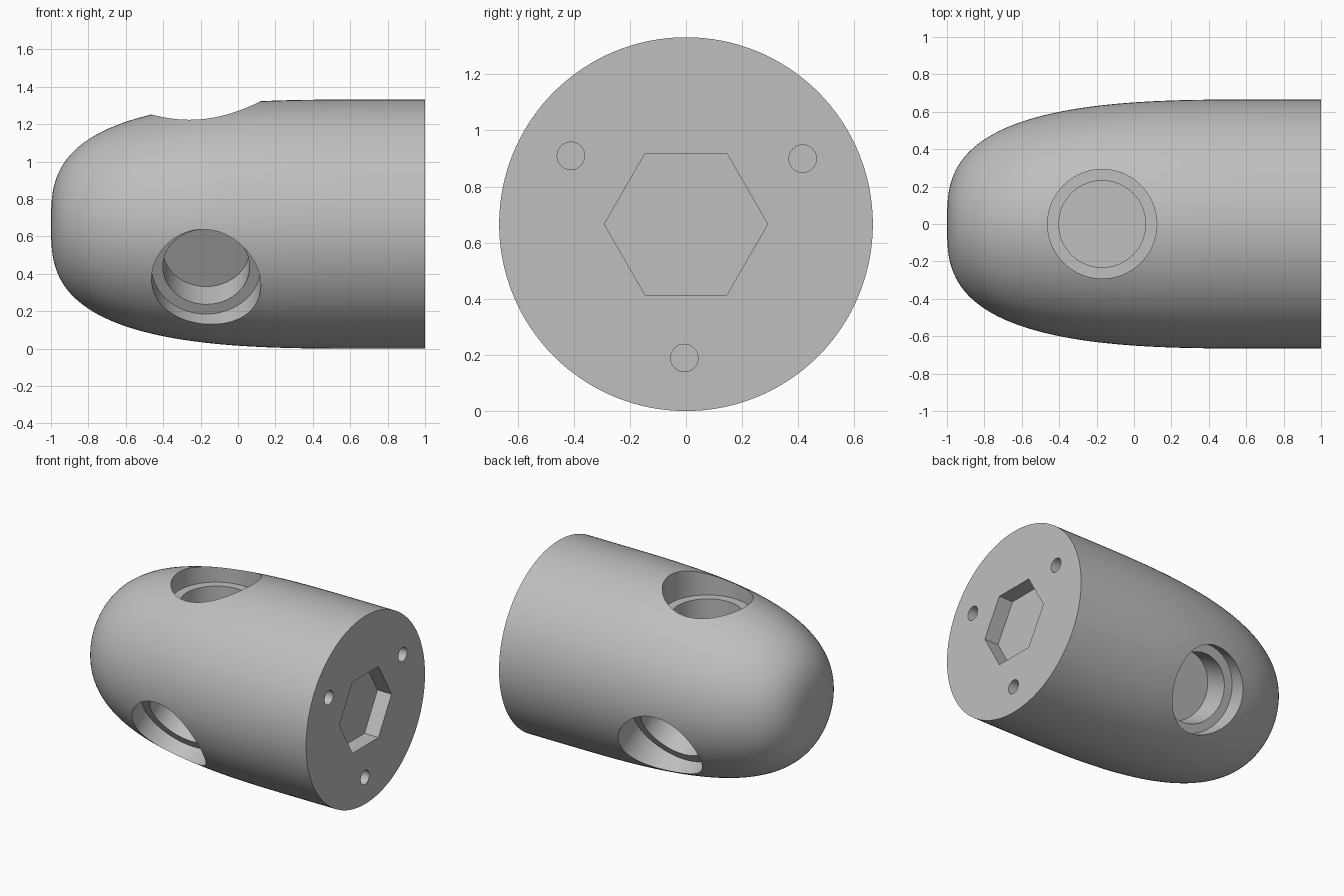
import bpy, bmesh
from math import pi, sin, cos, radians
from mathutils import Matrix

if "Cube" in bpy.data.objects:
    bpy.data.objects.remove(bpy.data.objects["Cube"])

R = 0.666        # body radius, also the height of its axis
AXIS = Matrix.Translation((0, 0, R)) @ Matrix.Rotation(pi / 2, 4, 'Y')

grey = bpy.data.materials.new("plain grey")
grey.use_nodes = True
colour = (0.52, 0.52, 0.52, 1)
grey.diffuse_color = colour
grey.node_tree.nodes["Principled BSDF"].inputs["Base Color"].default_value = colour


def lathe(name, profile, sides, matrix):
    """Closed solid turned around local z from (height, radius) pairs, low to high."""
    bm = bmesh.new()
    rings = [[bm.verts.new((r * cos(2 * pi * i / sides), r * sin(2 * pi * i / sides), h))
              for i in range(sides)] for h, r in profile]
    for a, b in zip(rings, rings[1:]):
        for i in range(sides):
            j = (i + 1) % sides
            bm.faces.new((a[i], a[j], b[j], b[i]))
    bm.faces.new(rings[0][::-1])
    bm.faces.new(rings[-1])
    mesh = bpy.data.meshes.new(name)
    bm.to_mesh(mesh)
    bm.free()
    mesh.materials.append(grey)
    obj = bpy.data.objects.new(name, mesh)
    obj.matrix_world = matrix
    bpy.context.collection.objects.link(obj)
    return obj


# Blunt rounded body: superelliptic nose running into a straight cylinder
nose = 1.7
profile = []
for i in range(1, 49):
    t = pi / 2 * i / 48
    profile.append((nose - 1 - nose * cos(t) ** (2 / 3), R * sin(t) ** (2 / 3)))
profile.insert(0, (-1, 0.02))
profile.append((1, R))
body = lathe("rounded_body", profile, 128, AXIS)

cutters = []

# Three stepped round pockets spaced around the axis
for k in range(3):
    place = (Matrix.Translation((-0.17, 0, R)) @ Matrix.Rotation(radians(120 * k), 4, 'X'))
    cutters.append(lathe("pocket_cutter",
                         [(0.266, 0.232), (0.456, 0.232), (0.456, 0.292), (0.9, 0.292)],
                         80, place))

# Hexagonal recess in the flat end, corners pointing sideways
cutters.append(lathe("hexagon_cutter", [(0.89, 0.291), (1.1, 0.291)], 6,
                     AXIS @ Matrix.Rotation(pi / 2, 4, 'Z')))

# Three small screw holes around the hexagon
for k in range(3):
    a = radians(29.3 + 120 * k)
    place = Matrix.Translation((0, 0.477 * cos(a), 0.477 * sin(a))) @ AXIS
    cutters.append(lathe("screw_hole_cutter", [(0.8, 0.049), (1.1, 0.049)], 32, place))

# Cut the openings, then remove the cutters
bpy.context.view_layer.objects.active = body
for cutter in cutters:
    cutter.hide_render = True
    mod = body.modifiers.new("cut", 'BOOLEAN')
    mod.operation = 'DIFFERENCE'
    mod.solver = 'EXACT'
    mod.object = cutter
    bpy.ops.object.modifier_apply(modifier=mod.name)
    bpy.data.objects.remove(cutter)

bpy.ops.object.select_all(action='DESELECT')
body.select_set(True)
bpy.ops.object.shade_smooth_by_angle(angle=radians(30))
